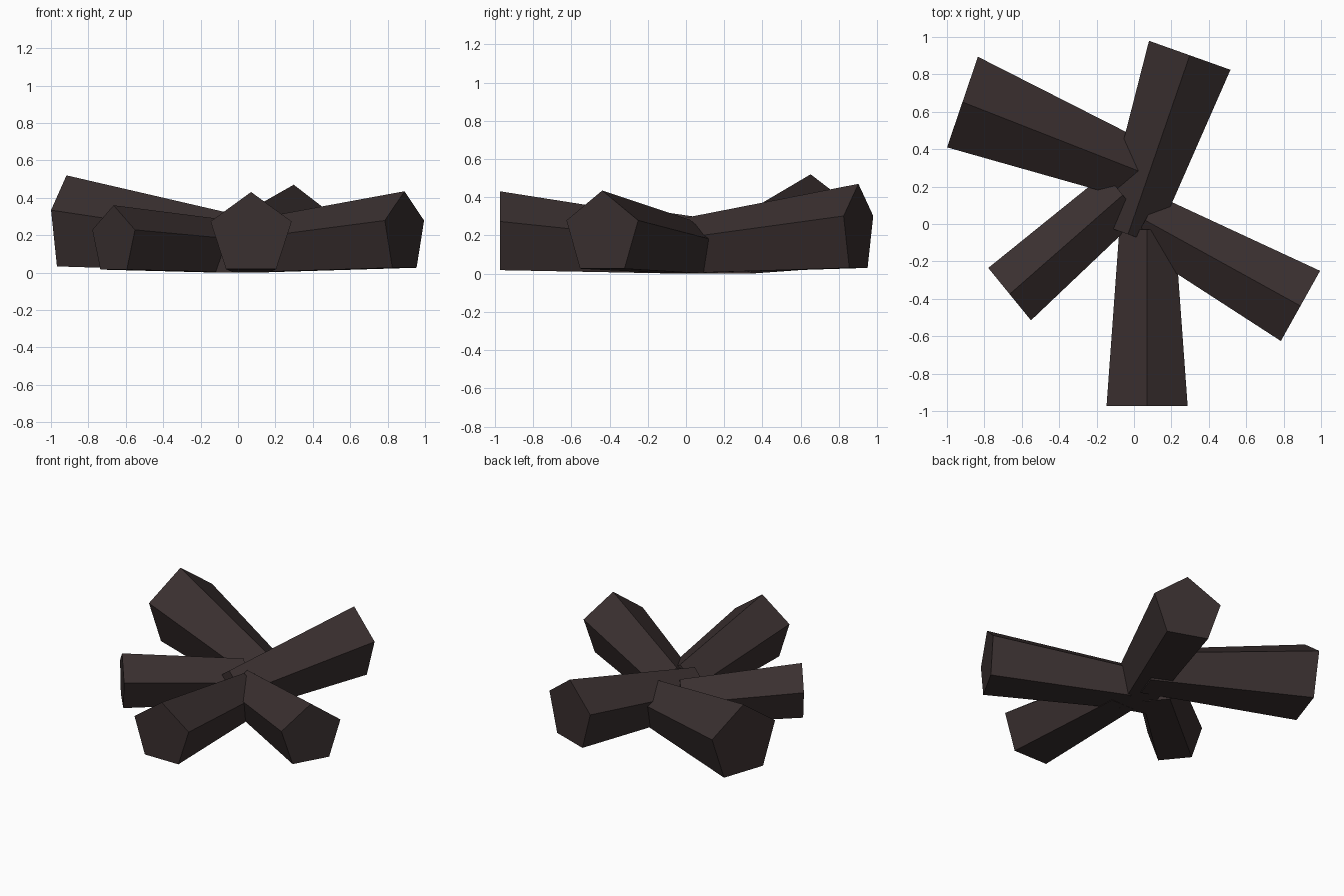
import bpy, bmesh, math
from mathutils import Vector

if "Cube" in bpy.data.objects:
    bpy.data.objects.remove(bpy.data.objects["Cube"])

bark = bpy.data.materials.new("charred brown")
bark.diffuse_color = (0.042, 0.029, 0.029, 1)
bark.use_nodes = True
bark.node_tree.nodes["Principled BSDF"].inputs["Base Color"].default_value = bark.diffuse_color

SIDES = 5
INNER_R, INNER_Z = 0.156, 0.1265   # every log narrows to the same low inner end


def ring(bm, center, radius, side):
    """Upright pentagon, point up, spread along the horizontal direction side."""
    pts = []
    for i in range(SIDES):
        a = 2 * math.pi * i / SIDES
        p = center + side * (radius * math.sin(a)) + Vector((0, 0, radius * math.cos(a)))
        pts.append(bm.verts.new(p))
    return pts


def log(name, outer, inner, radius, z, yaw):
    """Tapered five-sided log from its thick outer end to its thin inner end."""
    a = math.radians(yaw)
    side = Vector((-math.sin(a), math.cos(a), 0))
    bm = bmesh.new()
    thick = ring(bm, Vector((*outer, z)), radius, side)
    thin = ring(bm, Vector((*inner, INNER_Z)), INNER_R, side)
    bm.faces.new(thick)
    bm.faces.new(thin[::-1])
    for i in range(SIDES):
        j = (i + 1) % SIDES
        bm.faces.new((thick[j], thick[i], thin[i], thin[j]))
    bmesh.ops.recalc_face_normals(bm, faces=bm.faces)
    mesh = bpy.data.meshes.new(name)
    bm.to_mesh(mesh)
    bm.free()
    mesh.materials.append(bark)
    bpy.context.collection.objects.link(bpy.data.objects.new(name, mesh))


# name, outer end centre, inner end centre, outer radius, outer height, outward heading
log("front_log", (0.07, -0.973), (0.07, -0.03), 0.228, 0.203, -90)
log("back_log", (0.298, 0.902), (-0.032, -0.055), 0.243, 0.227, 70.4)
log("right_log", (0.89, -0.438), (0.06, 0.02), 0.226, 0.209, -29.2)
log("back_left_log", (-0.917, 0.652), (0.11, 0.25), 0.269, 0.251, 161.2)
log("front_left_log", (-0.665, -0.375), (-0.06, 0.155), 0.19, 0.17, 219.2)
